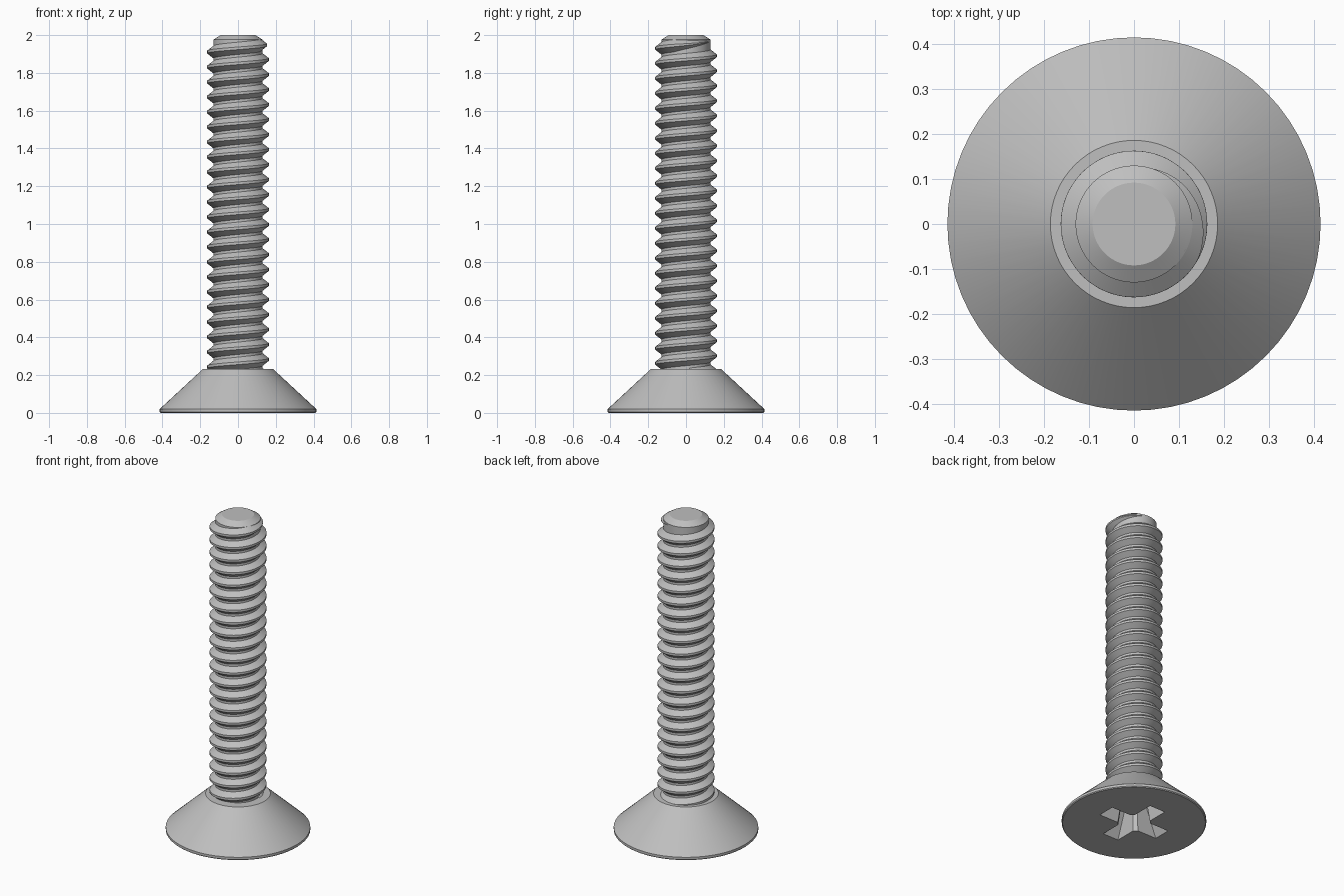
import bpy, bmesh, math

cube = bpy.data.objects.get("Cube")
if cube:
    bpy.data.objects.remove(cube, do_unlink=True)

SEGMENTS = 64
PITCH = 0.0794
CORE_R, CREST_R = 0.13, 0.163

steel = bpy.data.materials.new("steel_grey")
steel.use_nodes = True
COLOUR = (0.52, 0.52, 0.52, 1)
steel.diffuse_color = COLOUR
steel.node_tree.nodes["Principled BSDF"].inputs["Base Color"].default_value = COLOUR


def loft(name, rings):
    """Closed solid through a list of equal-length vertex rings."""
    bm = bmesh.new()
    loops = [[bm.verts.new(p) for p in ring] for ring in rings]
    for a, b in zip(loops, loops[1:]):
        for i in range(len(a)):
            j = (i + 1) % len(a)
            bm.faces.new((a[i], a[j], b[j], b[i]))
    bm.faces.new(loops[0][::-1])
    bm.faces.new(loops[-1])
    bmesh.ops.recalc_face_normals(bm, faces=bm.faces)
    mesh = bpy.data.meshes.new(name)
    bm.to_mesh(mesh)
    bm.free()
    obj = bpy.data.objects.new(name, mesh)
    bpy.context.collection.objects.link(obj)
    mesh.materials.append(steel)
    return obj


def circle(r, z):
    steps = [2 * math.pi * i / SEGMENTS for i in range(SEGMENTS)]
    return [(r * math.cos(t), r * math.sin(t), z) for t in steps]


def cross(reach, half, corner, z):
    """Four-armed outline with chamfered inner corners."""
    arm = [(reach, -half), (reach, half), (half + corner, half), (half, half + corner)]
    points = []
    for _ in range(4):
        points += [(x, y, z) for x, y in arm]
        arm = [(-y, x) for x, y in arm]
    return points


def activate(obj):
    bpy.ops.object.select_all(action="DESELECT")
    obj.select_set(True)
    bpy.context.view_layer.objects.active = obj


# Countersunk head with a thin rim
head = loft("countersunk_head", [circle(r, z) for r, z in
            [(0.41, 0), (0.415, 0.005), (0.415, 0.02), (0.186, 0.232)]])

# Tapered cross recess in the underside
cutter = loft("recess_cutter", [cross(0.219, 0.057, 0.021, -0.02),
                                cross(0.11, 0.037, 0.015, 0.2)])
cutter.hide_render = True
activate(head)
cut = head.modifiers.new("cross_recess", "BOOLEAN")
cut.operation = "DIFFERENCE"
cut.solver = "EXACT"
cut.object = cutter
bpy.ops.object.modifier_apply(modifier=cut.name)
bpy.data.objects.remove(cutter, do_unlink=True)

# Shaft core with a chamfered tip
core = loft("shaft_core", [circle(r, z) for r, z in
            [(CORE_R, 0.215), (CORE_R, 1.976), (0.092, 2.0)]])

# Right-handed helical ridge, fading into the core at the tip
end, fade = math.radians(80), math.radians(110)
start = (0.205 - 1.95) / PITCH * 2 * math.pi
steps = int((end - start) / (2 * math.pi) * SEGMENTS)
rings = []
for i in range(steps + 1):
    t = start + (end - start) * i / steps
    f = max(0.03, min(1, (end - t) / fade))
    z = 1.95 + PITCH * t / (2 * math.pi)
    inner = CORE_R - 0.003
    outer = inner + (CREST_R - inner) * f
    profile = [(inner, -0.035), (outer, -0.007), (outer, 0.007), (inner, 0.035)]
    rings.append([(r * math.cos(t), r * math.sin(t), z + dz * f) for r, dz in profile])
thread = loft("screw_thread", rings)

for obj in (head, core, thread):
    activate(obj)
    bpy.ops.object.shade_smooth_by_angle(angle=math.radians(30))
